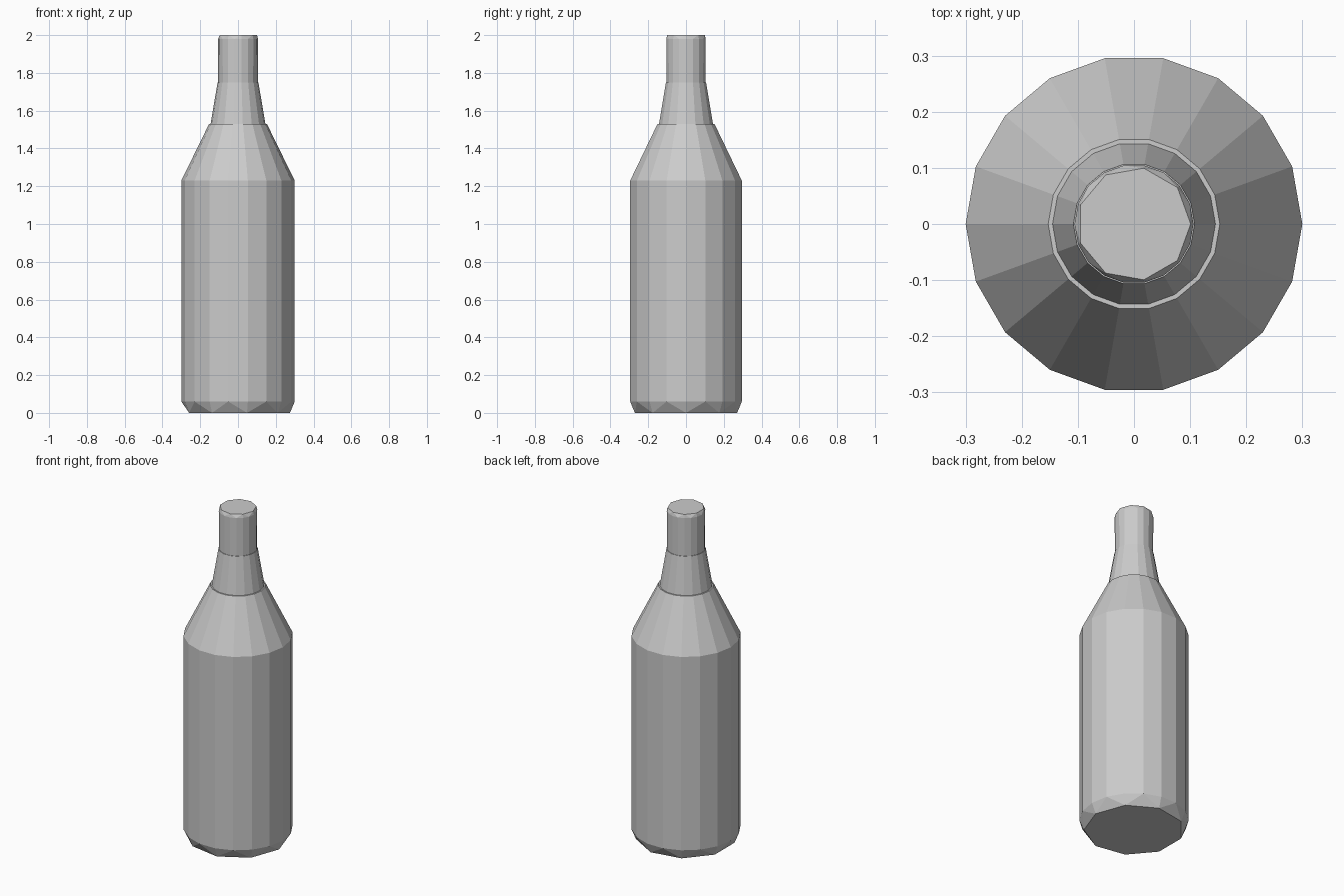
import bpy, bmesh
from math import cos, sin, pi

cube = bpy.data.objects.get("Cube")
if cube:
    bpy.data.objects.remove(cube, do_unlink=True)

grey = bpy.data.materials.new("plain grey")
grey.use_nodes = True
colour = (0.6, 0.6, 0.6, 1)
grey.diffuse_color = colour
grey.node_tree.nodes["Principled BSDF"].inputs["Base Color"].default_value = colour


def faceted_part(name, rings):
    """Stack rings of (sides, radius, height) and close both ends with flat caps."""
    bm = bmesh.new()
    previous = None
    for i, (sides, radius, z) in enumerate(rings):
        verts = [bm.verts.new((radius * cos(2 * pi * k / sides),
                               radius * sin(2 * pi * k / sides), z))
                 for k in range(sides)]
        edges = [bm.edges.new((verts[k - 1], verts[k])) for k in range(sides)]
        if previous:
            bmesh.ops.bridge_loops(bm, edges=previous + edges)
        if i in (0, len(rings) - 1):
            bm.faces.new(verts)
        previous = edges
    bmesh.ops.recalc_face_normals(bm, faces=bm.faces)
    mesh = bpy.data.meshes.new(name)
    bm.to_mesh(mesh)
    bm.free()
    mesh.materials.append(grey)
    obj = bpy.data.objects.new(name, mesh)
    bpy.context.collection.objects.link(obj)
    return obj


# Body with chamfered base and sloping shoulder
faceted_part("body", [(9, 0.275, 0), (18, 0.3, 0.06), (18, 0.3, 1.23), (18, 0.153, 1.53)])

# Tapered lower neck
faceted_part("neck", [(18, 0.146, 1.525), (18, 0.108, 1.75)])

# Straight mouth with a slightly bevelled closed top
faceted_part("mouth", [(18, 0.105, 1.745), (18, 0.106, 1.98), (9, 0.101, 2)])
